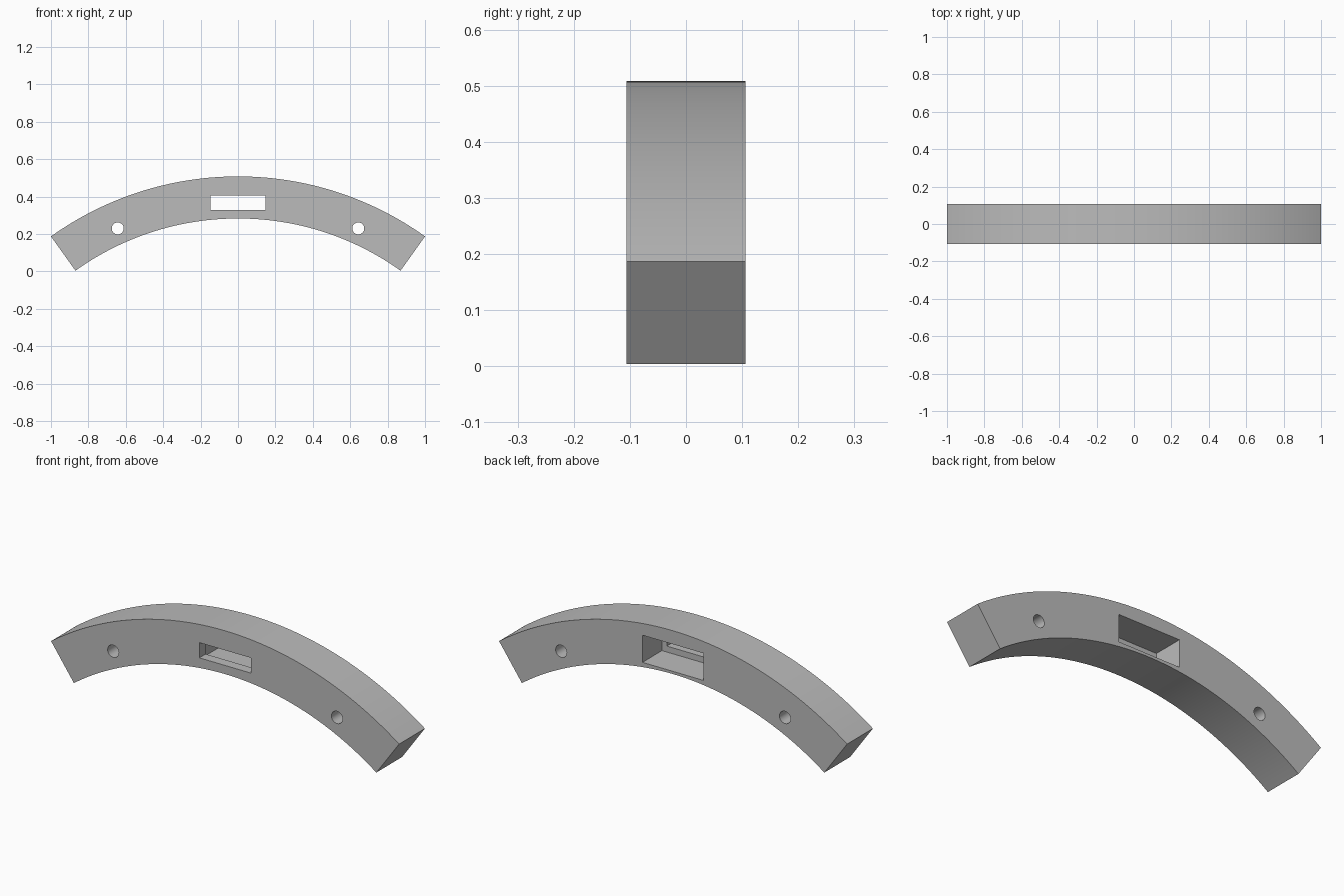
import bpy
import bmesh
from math import sin, cos, asin, pi
from mathutils import Matrix

cube = bpy.data.objects.get("Cube")
if cube:
    bpy.data.objects.remove(cube, do_unlink=True)

HALF_DEPTH = 0.106
CENTRE_Z = -1.21
R_OUT, R_IN = 1.718, 1.493
SWEEP = asin(1 / R_OUT)
SEGMENTS = 64

grey = bpy.data.materials.new("plain_grey")
grey.use_nodes = True
colour = (0.5, 0.5, 0.5, 1)
grey.diffuse_color = colour
grey.node_tree.nodes["Principled BSDF"].inputs["Base Color"].default_value = colour


def make_object(name, bm):
    bmesh.ops.recalc_face_normals(bm, faces=bm.faces)
    mesh = bpy.data.meshes.new(name)
    bm.to_mesh(mesh)
    bm.free()
    mesh.materials.append(grey)
    obj = bpy.data.objects.new(name, mesh)
    bpy.context.collection.objects.link(obj)
    return obj


def box(name, x, y0, y1, z0, z1):
    bm = bmesh.new()
    place = Matrix.Translation((0, (y0 + y1) / 2, (z0 + z1) / 2))
    size = Matrix.Diagonal((2 * x, y1 - y0, z1 - z0, 1))
    bmesh.ops.create_cube(bm, size=1, matrix=place @ size)
    return make_object(name, bm)


def hole(name, x, z, radius):
    bm = bmesh.new()
    place = Matrix.Translation((x, 0, z)) @ Matrix.Rotation(pi / 2, 4, "X")
    bmesh.ops.create_cone(bm, cap_ends=True, segments=32, radius1=radius,
                          radius2=radius, depth=4 * HALF_DEPTH, matrix=place)
    return make_object(name, bm)


# Arched body: ring-sector profile extruded from front to back
bm = bmesh.new()
angles = [SWEEP * (2 * i / SEGMENTS - 1) for i in range(SEGMENTS + 1)]
profile = [(R_OUT, a) for a in angles] + [(R_IN, a) for a in reversed(angles)]
verts = [bm.verts.new((r * sin(a), -HALF_DEPTH, CENTRE_Z + r * cos(a)))
         for r, a in profile]
front = bm.faces.new(verts)
back = bmesh.ops.extrude_face_region(bm, geom=[front])["geom"]
bmesh.ops.translate(bm, vec=(0, 2 * HALF_DEPTH, 0),
                    verts=[v for v in back if isinstance(v, bmesh.types.BMVert)])
body = make_object("arched_body", bm)

# Narrow slot in front, wider pocket behind it, and a round hole on each side
cutters = [
    box("front_slot_cutter", 0.148, -0.2, 0.2, 0.328, 0.407),
    box("rear_pocket_cutter", 0.176, -0.054, 0.2, 0.297, 0.438),
    hole("left_hole_cutter", 0.643, 0.23, 0.032),
    hole("right_hole_cutter", -0.643, 0.23, 0.032),
]
bpy.ops.object.select_all(action="DESELECT")
body.select_set(True)
bpy.context.view_layer.objects.active = body
for cutter in cutters:
    cutter.hide_render = True
    cut = body.modifiers.new(cutter.name, "BOOLEAN")
    cut.operation = "DIFFERENCE"
    cut.solver = "EXACT"
    cut.object = cutter
    bpy.ops.object.modifier_apply(modifier=cut.name)
    bpy.data.objects.remove(cutter, do_unlink=True)

# Smooth curved surfaces with crisp edges
bpy.ops.object.shade_smooth_by_angle(angle=pi / 6)
